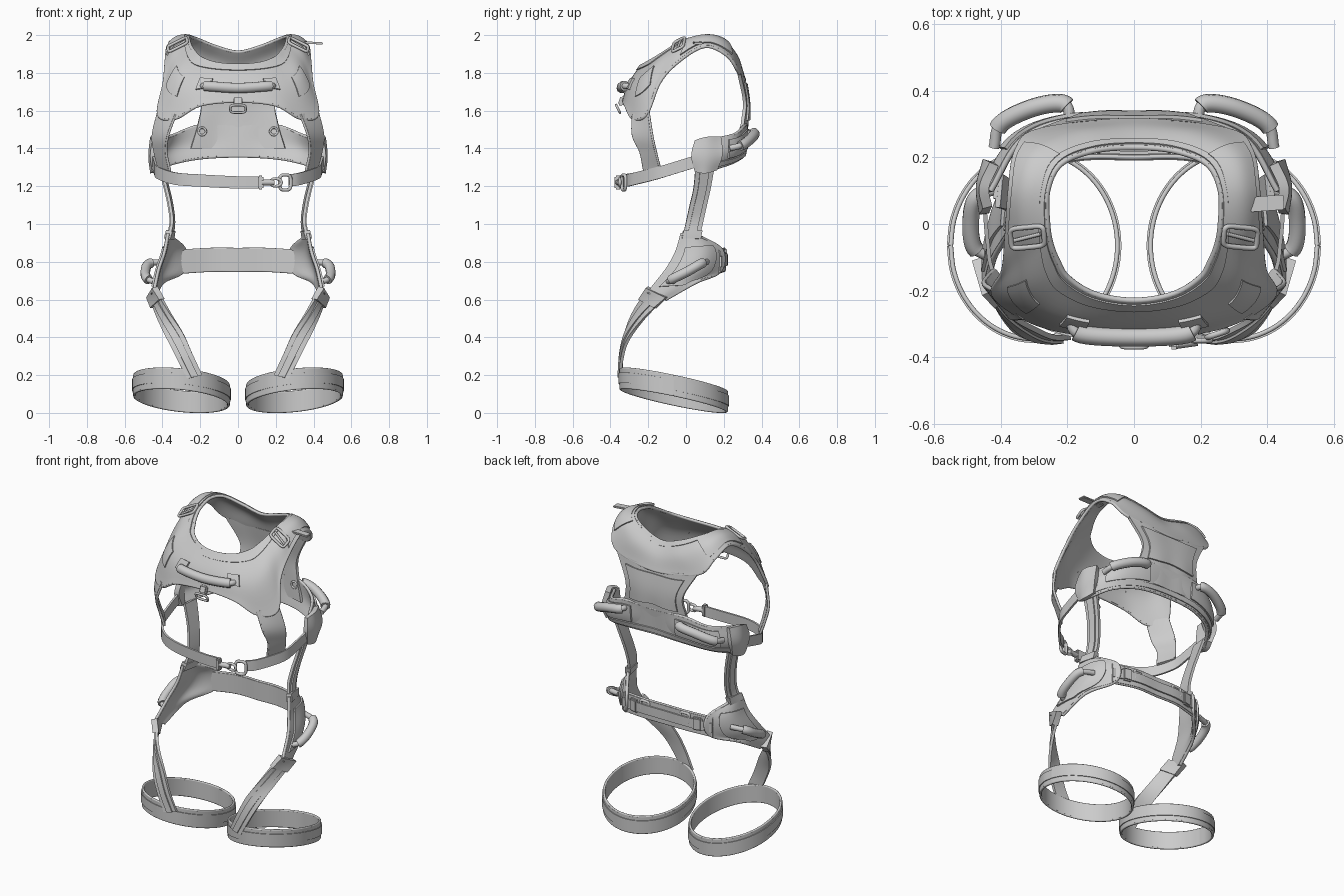
import bpy, bmesh, math
from mathutils import Vector, Matrix

if "Cube" in bpy.data.objects:
    bpy.data.objects.remove(bpy.data.objects["Cube"])

GREY = (0.6, 0.6, 0.6, 1)
fabric = bpy.data.materials.new("light grey fabric")
fabric.use_nodes = True
fabric.diffuse_color = GREY
fabric.node_tree.nodes["Principled BSDF"].inputs["Base Color"].default_value = GREY


# ---------- helpers (control points are given in hundredths of a unit) ----------
def vectors(points):
    return [Vector(p) / 100 for p in points]


def evaluated_mesh(ob):
    bpy.context.view_layer.update()
    graph = bpy.context.evaluated_depsgraph_get()
    return bpy.data.meshes.new_from_object(ob.evaluated_get(graph))


def finish(name, data, mirror=True, thick=0):
    """Link the data, bake mirror and thickness, then smooth it by angle."""
    ob = bpy.data.objects.new(name, data)
    bpy.context.scene.collection.objects.link(ob)
    if isinstance(data, bpy.types.Curve):
        mesh = evaluated_mesh(ob)
        bpy.data.objects.remove(ob)
        return finish(name, mesh, mirror, thick)
    if mirror:
        ob.modifiers.new("mirror", 'MIRROR').merge_threshold = 0.002
    if thick:
        solid = ob.modifiers.new("thickness", 'SOLIDIFY')
        solid.thickness, solid.offset = thick, 0
    mesh = evaluated_mesh(ob)
    ob.modifiers.clear()
    ob.data = mesh
    mesh.materials.clear()
    mesh.materials.append(fabric)
    mesh.polygons.foreach_set("use_smooth", [True] * len(mesh.polygons))
    mesh.set_sharp_from_angle(angle=math.radians(40))
    return ob


def beyond(a, b):
    """Point before an end: reflected on the centre plane, otherwise extended."""
    if abs(a.x) < 1e-4 and abs(b.x) > 1e-4:
        return Vector((-b.x, b.y, b.z))
    return 2 * a - b


def spline(pts, t):
    n = len(pts) - 1
    i = min(max(int(t * n), 0), n - 1)
    k = t * n - i
    b, c = pts[i], pts[i + 1]
    a = pts[i - 1] if i else beyond(b, c)
    d = pts[i + 2] if i + 2 <= n else beyond(c, b)
    return b + (c - a) * (k / 2) + (2 * a - 5 * b + 4 * c - d) * (k * k / 2) \
        + (3 * b - a - 3 * c + d) * (k ** 3 / 2)


def tube(name, pts, radius, mirror=True, closed=False):
    curve = bpy.data.curves.new(name, 'CURVE')
    curve.dimensions = '3D'
    curve.bevel_depth, curve.bevel_resolution = radius, 3
    curve.use_fill_caps = True
    path = curve.splines.new('POLY')
    path.points.add(len(pts) - 1)
    for point, p in zip(path.points, pts):
        point.co = (*p, 1)
    path.use_cyclic_u = closed
    return finish(name, curve, mirror)


def sheet(name, grid, thick=0.016, us=(0, 1), vs=(0, 1), lift=0, mirror=True, trim=0, core=(0, 0)):
    """Cloth lofted through rows of points; us and vs pick a part, lift moves it outward."""
    def at(u, v):
        return spline([spline(row, v) for row in grid], u)

    def lifted(u, v):
        p, e = at(u, v), 0.01
        if not lift:
            return p
        n = (at(u + e, v) - at(u - e, v)).cross(at(u, v + e) - at(u, v - e)).normalized()
        out = p - Vector((*core, min(p.z, 1.6)))
        return p + n * (lift if n.dot(out) > 0 else -lift)

    nu = max(4, round((len(grid) - 1) * 6 * (us[1] - us[0])))
    nv = 4 if len(grid[0]) == 2 else 12
    bm = bmesh.new()
    rows = []
    for i in range(nu + 1):
        u = us[0] + (us[1] - us[0]) * i / nu
        rows.append([bm.verts.new(lifted(u, vs[0] + (vs[1] - vs[0]) * j / nv)) for j in range(nv + 1)])
    for r, s in zip(rows, rows[1:]):
        for j in range(nv):
            bm.faces.new((r[j], r[j + 1], s[j + 1], s[j]))
    edges = [[r[j].co.copy() for r in rows] for j in (0, nv)]
    bmesh.ops.remove_doubles(bm, verts=bm.verts[:], dist=0.0005)
    bmesh.ops.recalc_face_normals(bm, faces=bm.faces[:])
    mesh = bpy.data.meshes.new(name)
    bm.to_mesh(mesh)
    bm.free()
    finish(name, mesh, mirror, thick)
    if trim:
        for side, edge in zip(("inner", "outer"), edges):
            tube(f"{name}_{side}_binding", edge, trim, mirror)


def band(points, height):
    """Rows for an upright strap of the given height along a path."""
    up = Vector((0, 0, height / 2))
    return [[p + up, p - up] for p in points]


def box(name, centre, size, turn=(0, 0, 0), mirror=True):
    bm = bmesh.new()
    bmesh.ops.create_cube(bm, size=1)
    bmesh.ops.scale(bm, vec=size, verts=bm.verts)
    bmesh.ops.bevel(bm, geom=bm.edges[:], offset=min(size) * 0.25, segments=2, affect='EDGES')
    for angle, axis in zip(turn, "XYZ"):
        bmesh.ops.rotate(bm, matrix=Matrix.Rotation(math.radians(angle), 3, axis), verts=bm.verts)
    bmesh.ops.translate(bm, vec=Vector(centre) / 100, verts=bm.verts)
    mesh = bpy.data.meshes.new(name)
    bm.to_mesh(mesh)
    bm.free()
    finish(name, mesh, mirror)


def loop(name, centre, a, b, radius=0.007, power=0.35, mirror=True):
    """Closed wire frame spanned by half axes a and b; a power of 1 makes it round."""
    c, a, b = vectors((centre, a, b))
    pts = []
    for i in range(32):
        s, t = math.sin(math.tau * i / 32), math.cos(math.tau * i / 32)
        pts.append(c + a * math.copysign(abs(t) ** power, t) + b * math.copysign(abs(s) ** power, s))
    tube(name, pts, radius, mirror, closed=True)


def handle(name, points, radius, mirror=True):
    pts = vectors(points)
    tube(name + "_cord", [spline(pts, i / 24) for i in range(25)], radius * 0.6, mirror)
    tube(name + "_grip", [spline(pts, 0.2 + 0.6 * i / 20) for i in range(21)], radius, mirror)


# ---------- vest: yoke around the neck, from front centre over the shoulder to back centre ----------
yoke = [vectors(r) for r in (
    [(0, -23, 184), (0, -30, 174), (0, -33, 165)],
    [(12, -21, 185), (16, -29, 174), (20, -32, 163)],
    [(20, -16, 188), (28, -25, 174), (33, -28, 156)],
    [(23, -11, 191), (33, -19, 179), (42, -21, 158)],
    [(25, -6, 194), (33, -10, 187), (39, -14, 175)],
    [(26, 0, 197), (33, -1, 194), (38, -4, 186)],
    [(26, 10, 199), (32, 11, 198), (37, 10, 194)],
    [(22, 18, 198), (29, 21, 195), (35, 22, 189)],
    [(12, 22, 194), (17, 27, 188), (28, 28, 180)],
    [(0, 23, 191), (0, 28, 184), (0, 31, 176)])]
sheet("vest_yoke", yoke, 0.018, trim=0.009)
sheet("shoulder_pad", yoke, 0.012, (0.56, 0.8), (0.14, 0.86), 0.011)
sheet("chest_patch", yoke, 0.008, (0.24, 0.36), (0.42, 0.7), 0.011)
sheet("chest_handle_anchor", yoke, 0.012, (0.095, 0.15), (0.4, 0.62), 0.014)
sheet("neck_lining", yoke, 0.008, (0, 1), (0.03, 0.16), 0.01)

# Back panel and wide lower back band
back = [vectors(r) for r in (
    [(0, 30, 178), (14, 30, 178), (28, 28, 180)],
    [(0, 32, 165), (10, 32, 165), (20, 31, 165)],
    [(0, 32, 155), (10, 32, 154), (21, 30, 154)],
    [(0, 31, 140), (12, 31, 140), (25, 28, 140)])]
sheet("back_panel", back, 0.018)
sheet("back_pad", back, 0.014, (0.1, 0.64), (0, 0.8), 0.012)
waist = [vectors(r) for r in (
    [(0, 32, 152), (0, 31, 144), (0, 30, 136)],
    [(20, 31, 152), (20, 31, 143), (20, 29, 135)],
    [(34, 25, 147), (36, 25, 139), (35, 23, 132)],
    [(43, 10, 144), (46, 10, 136), (44, 10, 128)])]
sheet("back_band", waist, 0.02, trim=0.009)
sheet("back_band_pad", waist, 0.012, (0.25, 0.75), (0.12, 0.7), 0.014)
sheet("back_band_webbing", waist, 0.008, (0, 0.95), (0.76, 0.94), 0.013)

# Front side straps running down from the vest to the chest belt
side = [vectors(r) for r in (
    [(33, -28, 158), (42, -20, 160)], [(37, -28, 147), (45, -18, 147)],
    [(38, -24, 138), (44, -16, 138)], [(36, -22, 128), (42, -14, 130)])]
sheet("front_side_strap", side, trim=0.007)

# Rounded side tabs
tab = [vectors(r) for r in (
    [(44, 5, 144), (45, 11, 146), (42, 18, 146)],
    [(45, 3, 136), (46, 11, 136), (44, 19, 137)],
    [(44, 5, 128), (45, 10, 127), (43, 16, 129)])]
sheet("side_tab", tab, 0.03)

# Chest belt with its off-centre snap clip
belt = vectors([(45, 8, 134), (44, -5, 130), (42, -15, 127), (33, -27, 124)])
mirrored = [Vector((-p.x, p.y, p.z)) for p in belt]
sheet("chest_belt_left", band(belt + vectors([(27, -31, 123)]), 0.065), 0.012, mirror=False)
sheet("chest_belt_right", band(mirrored + vectors([(-20, -33, 123), (0, -35, 122), (11, -35, 122)]), 0.065),
      0.012, mirror=False)
box("clip_base", (12, -36, 122), (0.03, 0.035, 0.075), mirror=False)
tube("clip_body", vectors([(12, -36, 122), (19, -35, 122)]), 0.016, mirror=False)
loop("clip_hook", (20, -35, 122), (3, 0, 0), (0, 0, 2), 0.008, 1, mirror=False)
loop("clip_ring", (25, -33, 122), (3, 1, 0), (0, 0, 4), 0.009, 0.6, mirror=False)

# Carry handles, rings and buckles of the vest
handle("chest_handle", [(-19, -29, 173), (-16, -33, 173), (0, -34, 172), (16, -33, 173), (19, -29, 173)],
       0.028, mirror=False)
handle("back_handle", [(19, 31, 148), (21, 36, 148), (30, 35, 146), (40, 30, 142), (42, 23, 140)], 0.028)
box("chest_ring_tab", (0, -34, 165), (0.05, 0.03, 0.05), (-20, 0, 0), mirror=False)
loop("chest_ring", (0, -36, 161), (4, 0, 0), (0, -1, 2), 0.007, 0.5, mirror=False)
loop("inner_back_ring", (19, 29, 149), (2, 0, 0), (0, 0, 2), 0.006, 1)
loop("shoulder_buckle", (32, -4, 195), (5, -0.5, -2.5), (0.3, 3, 1.5), 0.008)
tube("shoulder_buckle_bar", vectors([(28, -3, 197), (36, -5, 192)]), 0.006)
box("shoulder_flag", (37, 6, 196), (0.16, 0.045, 0.012), (0, 3, 4), mirror=False)

# ---------- side webbing down to the hips ----------
webbing = [vectors(r) for r in (
    [(41, 5, 130), (40, 15, 130)], [(38, 4, 119), (37, 13, 119)],
    [(36, 2, 110), (35, 11, 110)], [(35, 0, 101), (34, 9, 101)], [(37, -2, 92), (35, 7, 92)])]
sheet("side_webbing", webbing, 0.016)
sheet("side_webbing_ridge", webbing, 0.012, (0, 1), (0.25, 0.75), 0.01)
sheet("hip_buckle", webbing, 0.035, (0.88, 1), (-0.05, 1.05), 0.005)

# Hip plates joined by the rear belt
hip = [vectors(r) for r in (
    [(37, -2, 95), (36, 3, 95), (35, 8, 93)],
    [(39, -5, 85), (37, 9, 86), (28, 19, 86)],
    [(42, -10, 76), (40, 6, 76), (29, 18, 75)],
    [(44, -17, 67), (43, -5, 68), (40, 5, 69)],
    [(45, -20, 63), (45, -15, 61), (44, -11, 60)])]
sheet("hip_plate", hip, 0.02, trim=0.009)
sheet("hip_pad", hip, 0.014, (0.2, 0.78), (0.14, 0.75), 0.013)
handle("hip_handle", [(43, -10, 69), (48, -7, 71), (49, 1, 75), (47, 8, 79), (39, 11, 80)], 0.026)
rear = band(vectors([(0, 20, 81), (15, 20, 81), (31, 17, 80)]), 0.115)
sheet("rear_belt", rear, 0.02, trim=0.007)
sheet("rear_belt_webbing", rear, 0.01, (0, 1), (0.25, 0.75), 0.014)
box("rear_adjuster", (22, 20, 81), (0.06, 0.03, 0.08), (0, 0, -12))
loop("rear_belt_loop", (14, 21, 83), (3, 0, 0), (0, 0, 3), 0.008)

# ---------- thigh straps and leg loops ----------
thigh = [vectors(r) for r in (
    [(43, -21, 65), (46, -12, 60)], [(36, -28, 53), (42, -23, 49)],
    [(29, -32, 42), (37, -31, 38)], [(24, -34, 31), (32, -34, 28)], [(19, -34, 20), (27, -35, 18)])]
sheet("thigh_strap", thigh, 0.016)
sheet("thigh_strap_ridge", thigh, 0.012, (0, 1), (0.28, 0.72), 0.01)
sheet("thigh_buckle", thigh, 0.035, (-0.03, 0.1), (-0.04, 1.04), 0.004)

centre = Vector((0.3, -0.065, 0.12))
ring = []
for i in range(25):
    x, y = 0.25 * math.cos(math.tau * i / 24), 0.28 * math.sin(math.tau * i / 24)
    ring.append(centre + Vector((x, y, 0.1 * x - 0.21 * y)))
hoop = band(ring, 0.1)
sheet("leg_loop", hoop, 0.014, trim=0.007, core=centre[:2])
sheet("leg_loop_webbing", hoop, 0.008, (0, 1), (0.2, 0.75), 0.008, core=centre[:2])
